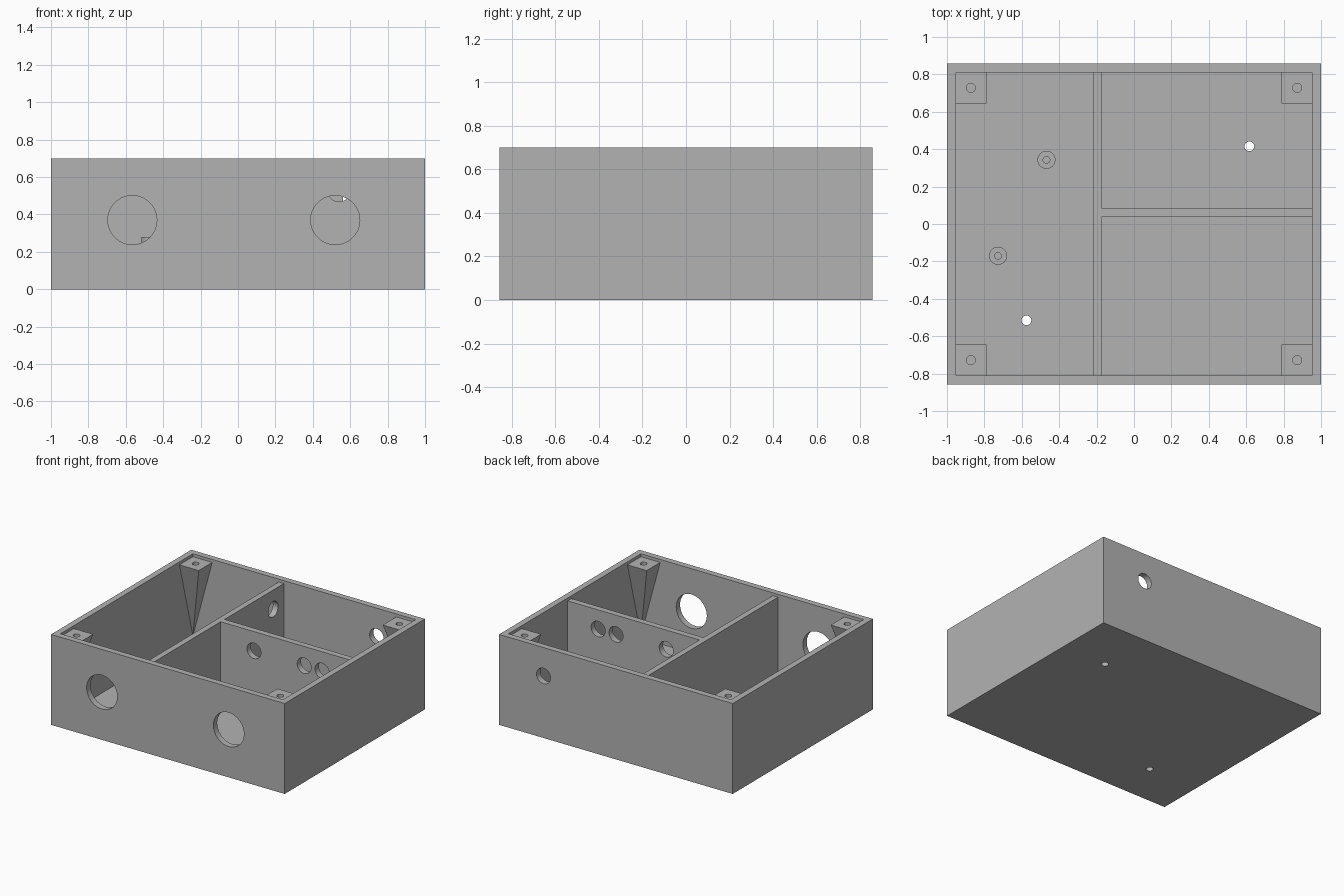
import bpy, bmesh
from mathutils import Matrix

if "Cube" in bpy.data.objects:
    bpy.data.objects.remove(bpy.data.objects["Cube"])

W, D, H = 1.0, 0.857, 0.70      # half width, half depth, height
T = 0.047                       # wall and floor thickness
IX, IY = W - T, D - T           # inner half sizes
TOP = 0.677                     # dividers and posts stop below the rim

grey = bpy.data.materials.new("plain grey")
grey.diffuse_color = (0.45, 0.45, 0.45, 1)
grey.use_nodes = True
grey.node_tree.nodes["Principled BSDF"].inputs["Base Color"].default_value = grey.diffuse_color


def make(name, bm):
    bmesh.ops.recalc_face_normals(bm, faces=bm.faces[:])
    mesh = bpy.data.meshes.new(name)
    bm.to_mesh(mesh)
    bm.free()
    mesh.materials.append(grey)
    ob = bpy.data.objects.new(name, mesh)
    bpy.context.collection.objects.link(ob)
    return ob


def box(name, lo, hi):
    bm = bmesh.new()
    bmesh.ops.create_cube(bm, size=1)
    for v in bm.verts:
        v.co = [lo[i] if v.co[i] < 0 else hi[i] for i in range(3)]
    return make(name, bm)


def cylinder(name, centre, r, length, axis="Z", sides=48):
    bm = bmesh.new()
    bmesh.ops.create_cone(bm, cap_ends=True, segments=sides,
                          radius1=r, radius2=r, depth=length)
    turn = {"Z": Matrix(), "X": Matrix.Rotation(1.5707963, 4, "Y"),
            "Y": Matrix.Rotation(1.5707963, 4, "X")}[axis]
    bm.transform(Matrix.Translation(centre) @ turn)
    return make(name, bm)


def cut(ob, *cutters):
    for c in cutters:
        c.hide_render = True
        m = ob.modifiers.new("cut", "BOOLEAN")
        m.operation, m.solver, m.object = "DIFFERENCE", "EXACT", c
        bpy.context.view_layer.objects.active = ob
        bpy.ops.object.modifier_apply(modifier=m.name)
        bpy.data.objects.remove(c, do_unlink=True)


def smooth(ob):
    bpy.ops.object.select_all(action="DESELECT")
    ob.select_set(True)
    bpy.context.view_layer.objects.active = ob
    bpy.ops.object.shade_smooth_by_angle()


# Open case with cable holes front and back, and screw holes in the floor
case = box("case", (-W, -D, 0), (W, D, H))
cut(case, box("cavity", (-IX, -IY, T), (IX, IY, H + 0.1)),
    cylinder("hole", (-0.565, -D, 0.37), 0.131, 0.2, "Y", 64),
    cylinder("hole", (0.52, -D, 0.37), 0.131, 0.2, "Y", 64),
    cylinder("hole", (0.62, D, 0.48), 0.06, 0.2, "Y"),
    cylinder("hole", (0.617, 0.415, 0), 0.026, 0.3),
    cylinder("hole", (-0.575, -0.515, 0), 0.026, 0.3))
smooth(case)

# Divider running front to back
long_divider = box("long_divider", (-0.22, -IY, T), (-0.175, IY, TOP))
cut(long_divider, cylinder("hole", (-0.2, 0.68, 0.528), 0.06, 0.3, "X"))
smooth(long_divider)

# Divider running across the right side
cross_divider = box("cross_divider", (-0.175, 0.038, T), (IX, 0.085, TOP))
cut(cross_divider, *[cylinder("hole", (x, 0.06, 0.528), 0.06, 0.3, "Y")
                     for x in (0.11, 0.54, 0.693)])
smooth(cross_divider)

# Corner screw posts tapering down into the corners
S = 0.165
for sx, xn in ((-1, "left"), (1, "right")):
    for sy, yn in ((-1, "front"), (1, "back")):
        bm = bmesh.new()
        top = [bm.verts.new((sx * (IX - a), sy * (IY - b), TOP))
               for a, b in ((0, 0), (S, 0), (S, S), (0, S))]
        tip = bm.verts.new((sx * IX, sy * IY, 0.065))
        bm.faces.new(top)
        for i in range(4):
            bm.faces.new((top[i], top[(i + 1) % 4], tip))
        post = make(f"{yn}_{xn}_post", bm)
        cut(post, cylinder("hole", (sx * 0.872, sy * 0.728, TOP), 0.024, 0.4, sides=32))
        smooth(post)

# Round standoffs on the floor with pilot holes
for i, (x, y) in enumerate(((-0.468, 0.343), (-0.727, -0.17))):
    standoff = cylinder(f"standoff_{i + 1}", (x, y, (T + 0.28) / 2), 0.048, 0.28 - T)
    cut(standoff, cylinder("hole", (x, y, 0.28), 0.018, 0.3, sides=32))
    smooth(standoff)
